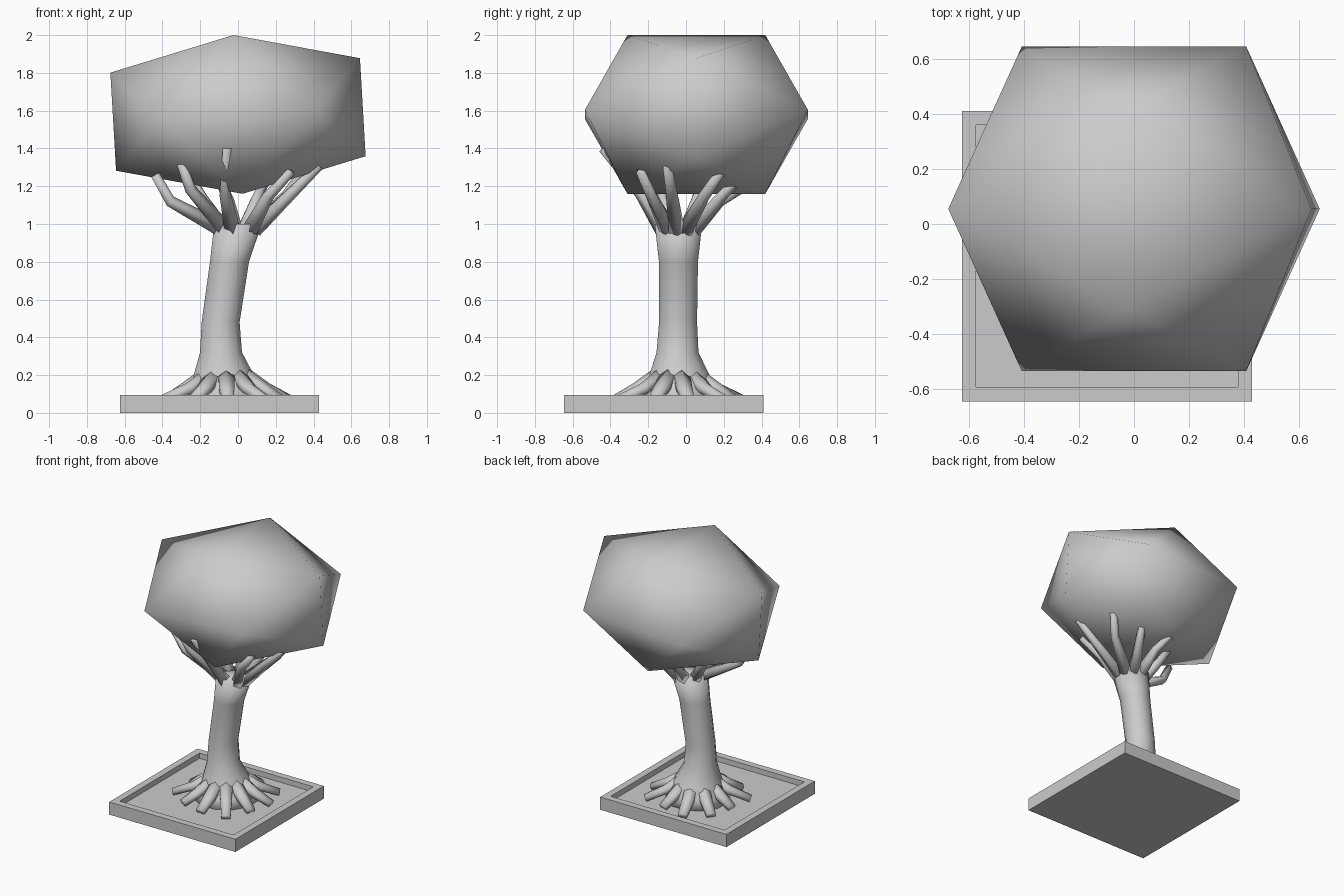
import bpy, bmesh, math
from mathutils import Vector, Matrix

if "Cube" in bpy.data.objects:
    bpy.data.objects.remove(bpy.data.objects["Cube"], do_unlink=True)

grey = bpy.data.materials.new("plain grey")
grey.use_nodes = True
grey.diffuse_color = (0.6, 0.6, 0.6, 1)
grey.node_tree.nodes["Principled BSDF"].inputs["Base Color"].default_value = (0.6, 0.6, 0.6, 1)


def finish(bm, name, smooth):
    bmesh.ops.recalc_face_normals(bm, faces=bm.faces)
    for f in bm.faces:
        f.smooth = smooth
    mesh = bpy.data.meshes.new(name)
    bm.to_mesh(mesh)
    bm.free()
    mesh.materials.append(grey)
    obj = bpy.data.objects.new(name, mesh)
    bpy.context.collection.objects.link(obj)
    return obj


def loft(bm, points, radii, sides, flat=1.0, level=False):
    """Skin rings along a path; flat squashes the ring height."""
    rings = []
    for i, p in enumerate(points):
        d = points[min(i + 1, len(points) - 1)] - points[max(i - 1, 0)]
        if level:
            u, v = Vector((1, 0, 0)), Vector((0, 1, 0))
        else:
            u = d.cross(Vector((0, 0, 1))).normalized()
            v = u.cross(d).normalized() * flat
        ring = []
        for k in range(sides):
            a = 2 * math.pi * (k + 0.5) / sides
            ring.append(bm.verts.new(p + (u * math.cos(a) + v * math.sin(a)) * radii[i]))
        rings.append(ring)
    for lo, hi in zip(rings, rings[1:]):
        for k in range(sides):
            n = (k + 1) % sides
            bm.faces.new((lo[k], lo[n], hi[n], hi[k]))
    bm.faces.new(rings[0])
    bm.faces.new(rings[-1])


# Square tray with a sunken floor
bm = bmesh.new()
bmesh.ops.create_cube(bm, size=1, matrix=Matrix.Translation((-0.098, -0.117, 0.048))
                      @ Matrix.Diagonal((1.056, 1.056, 0.096, 1)))
top = max(bm.faces, key=lambda f: f.calc_center_median().z)
bmesh.ops.inset_region(bm, faces=[top], thickness=0.073)
floor = bmesh.ops.extrude_face_region(bm, geom=[top])
bmesh.ops.translate(bm, vec=(0, 0, -0.04),
                    verts=[g for g in floor["geom"] if isinstance(g, bmesh.types.BMVert)])
bmesh.ops.delete(bm, geom=[f for f in bm.faces if f == top], context="FACES_ONLY")
finish(bm, "tray", False)

# Leaning trunk: x, y, z, radius
profile = [(-0.07, -0.04, 0.05, 0.23), (-0.07, -0.03, 0.12, 0.2), (-0.075, -0.035, 0.2, 0.165),
           (-0.09, -0.045, 0.32, 0.115), (-0.092, -0.042, 0.48, 0.104),
           (-0.045, -0.04, 0.8, 0.107), (0, -0.04, 1.0, 0.13)]
bm = bmesh.new()
loft(bm, [Vector(p[:3]) for p in profile], [p[3] for p in profile], 12, level=True)
finish(bm, "trunk", True)

# Roots fanning out over the tray floor
bm = bmesh.new()
for i in range(11):
    a = 2 * math.pi * (i + 0.3) / 11
    out = Vector((math.cos(a), math.sin(a), 0))
    reach = 0.34 + 0.03 * math.sin(i * 2.3)
    c = Vector((-0.065, -0.045, 0))
    loft(bm, [c + out * 0.11 + Vector((0, 0, 0.2)), c + out * 0.22 + Vector((0, 0, 0.125)),
              c + out * reach + Vector((0, 0, 0.07))], [0.05, 0.046, 0.036], 6, 0.75)
finish(bm, "roots", True)

# Branches: bend and tip of each
branches = [
    ((-0.36, -0.12, 1.12), (-0.44, -0.14, 1.26)),
    ((-0.25, -0.21, 1.18), (-0.3, -0.26, 1.32)),
    ((-0.07, -0.24, 1.16), (-0.06, -0.44, 1.40)),
    ((0.16, -0.18, 1.15), (0.28, -0.24, 1.28)),
    ((0.30, -0.08, 1.18), (0.43, -0.10, 1.31)),
    ((0.26, 0.10, 1.15), (0.36, 0.20, 1.30)),
    ((0.10, 0.18, 1.14), (0.16, 0.30, 1.27)),
    ((-0.05, 0.18, 1.12), (-0.08, 0.30, 1.19)),
    ((-0.19, 0.06, 1.14), (-0.27, 0.10, 1.28)),
]
bm = bmesh.new()
crown = Vector((0, -0.04, 0.97))
for bend, tip in branches:
    bend, tip = Vector(bend), Vector(tip)
    out = bend - crown
    out.z = 0
    start = crown + out.normalized() * 0.085
    loft(bm, [start, bend, tip], [0.046, 0.032, 0.026], 5)
finish(bm, "branches", True)

# Crown of leaves: a stretched, slightly tilted icosahedron
bm = bmesh.new()
g = (1 + math.sqrt(5)) / 2
for s in (-1, 1):
    for t in (-g, g):
        for co in ((0, s, t), (s, t, 0), (t, 0, s)):
            bm.verts.new(co)
bmesh.ops.convex_hull(bm, input=bm.verts[:])
bm.transform(Matrix.Translation((0, 0.055, 1.58)) @ Matrix.Rotation(-0.058, 4, "Y")
             @ Matrix.Diagonal((0.409, 0.365, 0.26, 1)))
finish(bm, "leaf_crown", True)
